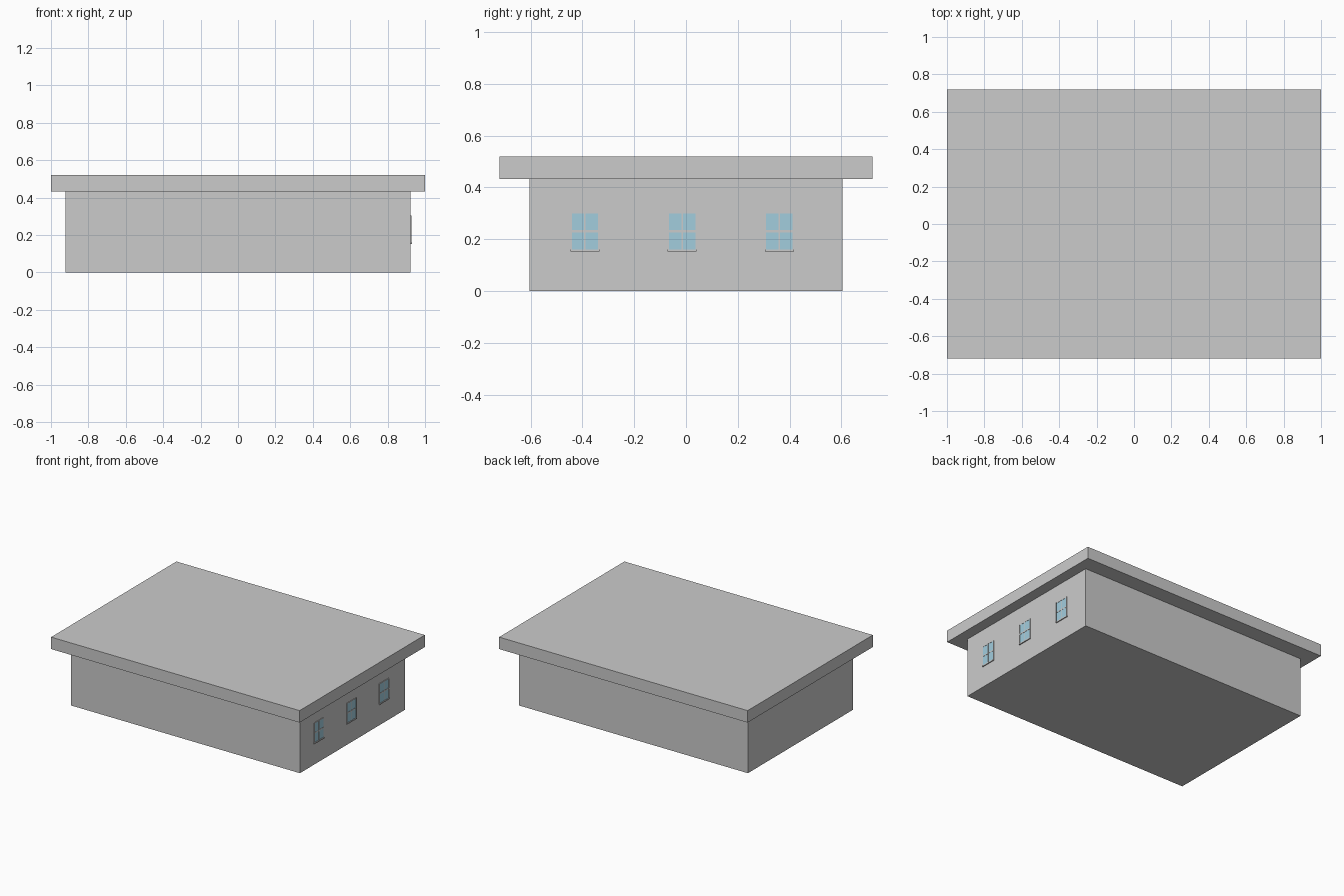
import bpy

if "Cube" in bpy.data.objects:
    bpy.data.objects.remove(bpy.data.objects["Cube"])

WALL_X = 0.922  # outer face of the windowed wall


def box(name, lo, hi, mat=None):
    size = [b - a for a, b in zip(lo, hi)]
    mid = [(a + b) / 2 for a, b in zip(lo, hi)]
    bpy.ops.mesh.primitive_cube_add(size=1, location=mid)
    ob = bpy.context.object
    ob.name = name
    ob.scale = size
    bpy.ops.object.transform_apply(location=False, rotation=False, scale=True)
    if mat:
        ob.data.materials.append(mat)
    return ob


glass = bpy.data.materials.new("glass")
glass.diffuse_color = (0.36, 0.61, 0.73, 1)
glass.use_nodes = True
glass.node_tree.nodes["Principled BSDF"].inputs["Base Color"].default_value = glass.diffuse_color

# Main volumes
box("walls", (-WALL_X, -0.605, 0), (WALL_X, 0.605, 0.433))
box("roof_slab", (-1, -0.72, 0.433), (1, 0.72, 0.52))


def wall_strip(name, y0, y1, z0, z1, depth, mat=None):
    """Thin box standing out from the windowed wall."""
    return box(name, (WALL_X - 0.003, y0, z0), (WALL_X + depth, y1, z1), mat)


# Three four-pane windows
for i, c in enumerate((-0.39, -0.015, 0.36)):
    n = f"window_{i + 1}_"
    for s in (-1, 1):
        y0, y1 = sorted((c + s * 0.003, c + s * 0.051))
        for row, (z0, z1) in enumerate(((0.161, 0.226), (0.235, 0.299))):
            wall_strip(f"{n}pane_{row}_{'left' if s < 0 else 'right'}",
                       y0, y1, z0, z1, 0.003, glass)
        ya, yb = sorted((c + s * 0.051, c + s * 0.055))
        wall_strip(n + "jamb", ya, yb, 0.157, 0.304, 0.005)
    wall_strip(n + "mullion", c - 0.003, c + 0.003, 0.157, 0.304, 0.005)
    wall_strip(n + "transom", c - 0.051, c + 0.051, 0.226, 0.235, 0.0045)
    wall_strip(n + "head", c - 0.051, c + 0.051, 0.299, 0.304, 0.0045)
    wall_strip(n + "sill", c - 0.056, c + 0.056, 0.152, 0.161, 0.007)
